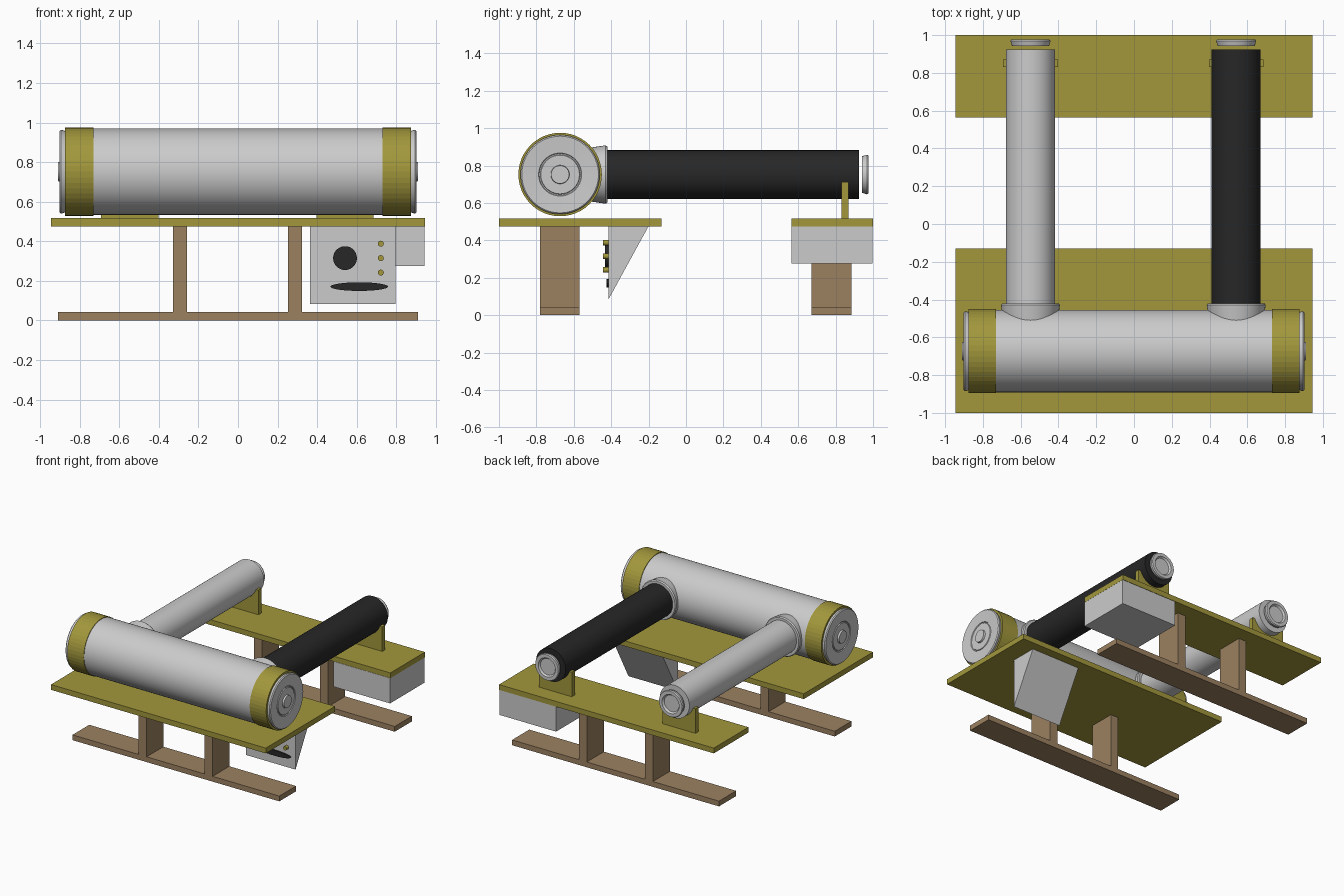
import bpy, bmesh, math
from mathutils import Matrix, Vector

if "Cube" in bpy.data.objects:
    bpy.data.objects.remove(bpy.data.objects["Cube"])


def material(name, rgb):
    m = bpy.data.materials.new(name)
    m.diffuse_color = (*rgb, 1)
    m.use_nodes = True
    m.node_tree.nodes["Principled BSDF"].inputs["Base Color"].default_value = m.diffuse_color
    return m


OLIVE = material("olive", (0.36, 0.31, 0.045))
WOOD = material("wood", (0.33, 0.22, 0.12))
BLACK = material("black", (0.02, 0.02, 0.02))


def finish(name, bm, mat=None, smooth=None):
    bmesh.ops.recalc_face_normals(bm, faces=bm.faces)
    me = bpy.data.meshes.new(name)
    bm.to_mesh(me)
    bm.free()
    ob = bpy.data.objects.new(name, me)
    bpy.context.collection.objects.link(ob)
    if mat:
        me.materials.append(mat)
    if smooth:
        bpy.ops.object.select_all(action='DESELECT')
        ob.select_set(True)
        bpy.context.view_layer.objects.active = ob
        bpy.ops.object.shade_smooth_by_angle(angle=math.radians(smooth))
    return ob


def box(name, x, y, z, mat=None):
    bm = bmesh.new()
    size = [b - a for a, b in (x, y, z)]
    mid = [(a + b) / 2 for a, b in (x, y, z)]
    bmesh.ops.create_cube(bm, size=1, matrix=Matrix.Translation(mid) @ Matrix.Diagonal((*size, 1)))
    return finish(name, bm, mat)


def lathe(name, profile, origin, axis, mat=None, smooth=30, sides=64, scale=(1, 1, 1)):
    """Closed solid of revolution; profile is (radius, distance along axis)."""
    bm = bmesh.new()
    rings = [[bm.verts.new((r * math.cos(2 * math.pi * i / sides),
                            r * math.sin(2 * math.pi * i / sides), h)) for i in range(sides)]
             for r, h in profile]
    for a, b in zip(rings, rings[1:]):
        for i in range(sides):
            j = (i + 1) % sides
            bm.faces.new((a[i], a[j], b[j], b[i]))
    bm.faces.new(rings[0][::-1])
    bm.faces.new(rings[-1])
    rot = Vector((0, 0, 1)).rotation_difference(Vector(axis)).to_matrix().to_4x4()
    bm.transform(Matrix.Translation(origin) @ Matrix.Diagonal((*scale, 1)) @ rot)
    return finish(name, bm, mat, smooth)


# Platforms, skids and posts
for part, plate_y, skid_y in (("front", (-1, -0.13), (-0.78, -0.57)),
                              ("back", (0.565, 1), (0.67, 0.885))):
    box(part + "_platform", (-0.945, 0.945), plate_y, (0.475, 0.517), OLIVE)
    box(part + "_skid", (-0.91, 0.91), skid_y, (0, 0.042), WOOD)
    for side, x in (("left", -0.293), ("right", 0.288)):
        box(f"{part}_{side}_post", (x - 0.035, x + 0.035), skid_y, (0.042, 0.475), WOOD)

# Main drum with bands and stepped end caps
CY, CZ = -0.673, 0.752
lathe("main_drum", [(0.218, -0.872), (0.218, 0.872)], (0, CY, CZ), (1, 0, 0))
for side, s in (("left", -1), ("right", 1)):
    lathe(side + "_drum_band", [(0.223, 0.73), (0.223, 0.875)], (0, CY, CZ), (s, 0, 0),
          OLIVE, smooth=None, sides=48)
    lathe(side + "_drum_cap",
          [(0.205, 0.87), (0.212, 0.895), (0.205, 0.902), (0.115, 0.896), (0.112, 0.89),
           (0.106, 0.89), (0.103, 0.896), (0.05, 0.896), (0.048, 0.91)],
          (0, CY, CZ), (s, 0, 0), smooth=25)

# Two long tubes with collars, floating end discs and supports
for side, x, mat in (("left", -0.548, None), ("right", 0.541, BLACK)):
    lathe(side + "_tube", [(0.13, -0.5), (0.13, 0.925)], (x, 0, CZ), (0, 1, 0), mat)
    lathe(side + "_collar", [(0.138, -0.55), (0.156, -0.43), (0.15, -0.42)], (x, 0, CZ), (0, 1, 0))
    lathe(side + "_end_disc",
          [(0.098, 0.942), (0.106, 0.968), (0.101, 0.977), (0.075, 0.977), (0.065, 0.963),
           (0.05, 0.963)], (x, 0, CZ), (0, 1, 0), smooth=25)
    box(side + "_tube_support", (x - 0.145, x + 0.145), (0.832, 0.87), (0.515, 0.712), OLIVE)

# Hanging box under the back platform
box("storage_box", (0.445, 0.944), (0.563, 0.997), (0.275, 0.476))

# Wedge control panel
bm = bmesh.new()
tri = [(-0.415, 0.476), (-0.415, 0.083), (-0.2, 0.476)]
face = bm.faces.new([bm.verts.new((0.363, y, z)) for y, z in tri])
ext = bmesh.ops.extrude_face_region(bm, geom=[face])
bmesh.ops.translate(bm, vec=(0.434, 0, 0),
                    verts=[v for v in ext["geom"] if isinstance(v, bmesh.types.BMVert)])
finish("control_panel", bm)

# Dial, slot and buttons on the panel
FRONT = (0, -1, 0)
lathe("dial", [(0.06, -0.002), (0.06, 0.018)], (0.541, -0.415, 0.315), FRONT, BLACK)
lathe("slot", [(0.145, -0.002), (0.145, 0.01)], (0.613, -0.415, 0.171), FRONT, BLACK,
      scale=(1, 1, 0.15))
for i, z in enumerate((0.388, 0.315, 0.242)):
    lathe(f"button_{i + 1}", [(0.015, -0.002), (0.015, 0.028)], (0.722, -0.415, z), FRONT,
          OLIVE, sides=24)
